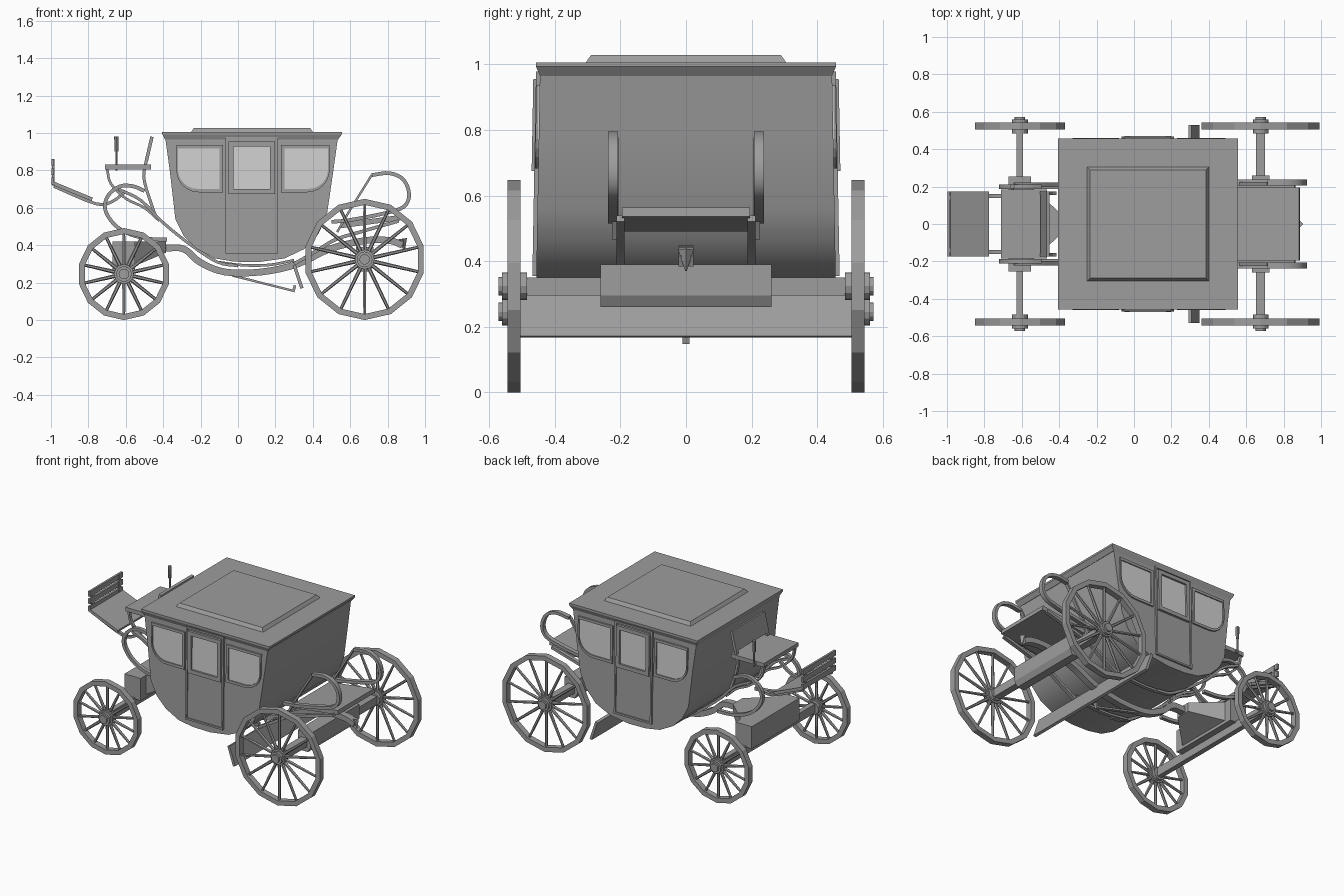
import bpy, bmesh
from math import pi, sin, cos
from mathutils import Vector, Matrix

cube = bpy.data.objects.get("Cube")
if cube:
    bpy.data.objects.remove(cube)


def material(name, value):
    m = bpy.data.materials.new(name)
    m.use_nodes = True
    colour = (value, value, value, 1)
    m.diffuse_color = colour
    m.node_tree.nodes["Principled BSDF"].inputs["Base Color"].default_value = colour
    return m


GREY = material("coach grey", 0.34)
GLASS = material("pale glass", 0.64)


def finish(name, bm, mat=GREY, smooth=False):
    bmesh.ops.recalc_face_normals(bm, faces=bm.faces[:])
    me = bpy.data.meshes.new(name)
    bm.to_mesh(me)
    bm.free()
    me.materials.append(mat)
    if smooth:
        me.shade_smooth()
        me.set_sharp_from_angle(angle=0.6)
    ob = bpy.data.objects.new(name, me)
    bpy.context.collection.objects.link(ob)
    return ob


def loft(bm, loops):
    """Skin a list of equal point loops and cap both ends."""
    rings = [[bm.verts.new(p) for p in loop] for loop in loops]
    n = len(rings[0])
    for a, b in zip(rings, rings[1:]):
        for i in range(n):
            bm.faces.new((a[i], a[(i + 1) % n], b[(i + 1) % n], b[i]))
    bm.faces.new(rings[0])
    bm.faces.new(rings[-1])


def prism(name, pts, ya, yb, mat=GREY, smooth=False):
    """Extrude an x-z outline; ya and yb are functions of height."""
    bm = bmesh.new()
    loft(bm, [[(x, f(z), z) for x, z in pts] for f in (ya, yb)])
    return finish(name, bm, mat, smooth)


def frustum(name, low, z0, high, z1):
    bm = bmesh.new()
    loft(bm, [[(x0, -y, z), (x1, -y, z), (x1, y, z), (x0, y, z)]
              for (x0, x1, y), z in ((low, z0), (high, z1))])
    return finish(name, bm)


def box(name, x0, x1, y0, y1, z0, z1):
    return prism(name, [(x0, z0), (x1, z0), (x1, z1), (x0, z1)],
                 lambda z: y0, lambda z: y1)


def curve(path, steps=4):
    """Catmull-Rom smoothing of an x-z path."""
    p = [Vector(q) for q in path]
    p = [2 * p[0] - p[1]] + p + [2 * p[-1] - p[-2]]
    out = []
    for a, b, c, d in zip(p, p[1:], p[2:], p[3:]):
        for k in range(steps):
            t = k / steps
            out.append(0.5 * (2 * b + (c - a) * t + (2 * a - 5 * b + 4 * c - d) * t * t
                              + (3 * b - a - 3 * c + d) * t ** 3))
    return out + [p[-2]]


def strip(name, path, thick, width, y=0.0):
    """Bar of rectangular section following an x-z path; paired if y is set."""
    p = curve(path) if len(path) > 2 else [Vector(q) for q in path]
    for side in ((1, -1) if y else (0,)):
        loops = []
        for i, q in enumerate(p):
            d = (p[min(i + 1, len(p) - 1)] - p[max(i - 1, 0)]).normalized() * thick / 2
            lo, hi = side * y - width / 2, side * y + width / 2
            loops.append([(q.x - d.y, lo, q.y + d.x), (q.x - d.y, hi, q.y + d.x),
                          (q.x + d.y, hi, q.y - d.x), (q.x + d.y, lo, q.y - d.x)])
        bm = bmesh.new()
        loft(bm, loops)
        tag = {1: "left_", -1: "right_", 0: ""}[side]
        finish(tag + name, bm, smooth=len(path) > 2)


def rod(bm, a, b, r0, r1, sides=6):
    a, b = Vector(a), Vector(b)
    turn = (b - a).to_track_quat('Z', 'Y').to_matrix().to_4x4()
    bmesh.ops.create_cone(bm, cap_ends=True, segments=sides, radius1=r0, radius2=r1,
                          depth=(b - a).length,
                          matrix=Matrix.Translation((a + b) / 2) @ turn)


# Coach body: a curved tub with nearly upright sides
def wall(z):
    return 0.445 + max(0, 0.98 - z) * 0.018


TUB = [(-.39, .98), (-.365, .8), (-.335, .54), (-.29, .45), (-.22, .38), (-.125, .33),
       (-.02, .312), (.11, .31), (.25, .33), (.355, .38), (.43, .46), (.475, .56),
       (.51, .8), (.535, .98)]
prism("coach_body", TUB, lambda z: -wall(z), wall, smooth=True)
frustum("cornice", (-.39, .535, .445), .965, (-.405, .555, .457), .993)
frustum("roof", (-.405, .555, .457), .993, (-.405, .555, .457), 1.006)
frustum("roof_panel", (-.25, .4, .305), 1.006, (-.235, .385, .29), 1.028)


# Side windows and doors
def corner_window(x0, x1, z0, z1, r):
    """Outline with one large rounded lower corner at x1."""
    s = 1 if x1 > x0 else -1
    arc = [(x1 - s * r + s * r * sin(a * pi / 12), z0 + r - r * cos(a * pi / 12))
           for a in range(7)]
    return [(x0, z1), (x0, z0)] + arc + [(x1, z1)]


def rect(x0, x1, z0, z1):
    return [(x0, z0), (x1, z0), (x1, z1), (x0, z1)]


def plate(name, pts, side, a, b, mat=GREY):
    prism(name, pts, lambda z: side * (wall(z) + a), lambda z: side * (wall(z) + b), mat)


def frame(name, pts, side, w, a, b):
    """Raised moulding around an outline, w wide towards the inside."""
    n = len(pts)
    cx = sum(p[0] for p in pts) / n
    cz = (min(p[1] for p in pts) + max(p[1] for p in pts)) / 2
    hx = max(abs(p[0] - cx) for p in pts)
    hz = max(abs(p[1] - cz) for p in pts)
    inner = [(cx + (x - cx) * (1 - w / hx), cz + (z - cz) * (1 - w / hz)) for x, z in pts]
    bm = bmesh.new()
    rings = [[bm.verts.new((x, side * (wall(z) + o), z)) for x, z in loop]
             for loop, o in ((pts, a), (pts, b), (inner, b), (inner, a))]
    for r, q in zip(rings, rings[1:] + rings[:1]):
        for i in range(n):
            j = (i + 1) % n
            bm.faces.new((r[i], r[j], q[j], q[i]))
    finish(name, bm)


for side, tag in ((-1, "front"), (1, "back")):
    for where, x0, x1 in (("fore", -.08, -.33), ("aft", .23, .49)):
        out = corner_window(x0, x1, .683, .935, .12)
        plate(f"{tag}_{where}_glass", out, side, -.002, .003, GLASS)
        frame(f"{tag}_{where}_window_frame", out, side, .018, -.002, .01)
    plate(f"{tag}_door", rect(-.065, .21, .36, .975), side, -.002, .004)
    frame(f"{tag}_door_edge", rect(-.068, .213, .355, .978), side, .012, -.002, .012)
    plate(f"{tag}_door_glass", rect(-.03, .18, .69, .935), side, .002, .007, GLASS)
    frame(f"{tag}_door_window_frame", rect(-.05, .197, .675, .955), side, .026, .002, .02)


# Wheels: faceted rim, tapered spokes, stepped hub
def wheel(name, x, r, side, n=14):
    bm = bmesh.new()
    y = side * .524
    rings = []
    for k in range(n):
        a = 2 * pi * k / n
        rings.append([bm.verts.new((x + rr * sin(a), y + dy, r - rr * cos(a)))
                      for rr, dy in ((r, -.02), (r, .02), (r - .032, .02), (r - .032, -.02))])
    for p, q in zip(rings, rings[1:] + rings[:1]):
        for i in range(4):
            j = (i + 1) % 4
            bm.faces.new((p[i], p[j], q[j], q[i]))
    for k in range(n):
        a = 2 * pi * k / n
        d = Vector((sin(a), 0, -cos(a)))
        c = Vector((x, y, r))
        rod(bm, c + d * .03, c + d * (r - .025), .011, .008)
    for y0, y1, rad in ((.485, .56, .042), (.505, .543, .053), (.55, .572, .028)):
        rod(bm, (x, side * y0, r), (x, side * y1, r), rad, rad, 12)
    finish(name, bm)


for side, tag in ((1, "left"), (-1, "right")):
    wheel(tag + "_rear_wheel", .677, .324, side)
    wheel(tag + "_fore_wheel", -.61, .246, side)

# Axles and their bolsters
box("rear_axle", .652, .7, -.5, .5, .295, .35)
box("fore_axle", -.627, -.593, -.5, .5, .22, .28)
prism("rear_bolster", [(.63, .39), (.725, .39), (.725, .295), (.705, .26), (.65, .26), (.63, .295)],
      lambda z: -.26, lambda z: .26)
box("fore_bolster", -.67, -.55, -.255, .255, .27, .42)
bm = bmesh.new()
loft(bm, [[(x, -w, z0), (x, w, z0), (x, w, .42), (x, -w, .42)]
          for x, w, z0 in ((-.55, .2, .29), (-.385, .05, .36))])
finish("bolster_nose", bm)

# Central perch below the body, with a pointed tail
strip("perch", [(-.39, .385), (-.29, .38), (-.205, .31), (-.07, .257), (.125, .257),
                (.32, .3), (.49, .38), (.68, .425), (.81, .425), (.88, .4)], .036, .045)
bm = bmesh.new()
rod(bm, (.88, 0, .435), (.89, 0, .37), .024, .002, 4)
finish("perch_tail", bm)

# Cross step and its drag rod
strip("cross_step", [(.3, .295), (.342, .17)], .018, 1.06)
strip("drag_rod", [(-.03, .238), (.3, .155)], .012, .022)
strip("drag_hook", [(.295, .15), (.305, .185)], .014, .022)

# Springs and body straps
strip("rear_spring", [(.5, .525), (.6, .535), (.78, .57), (.885, .605), (.915, .67),
                      (.885, .75), (.81, .785), (.715, .775)], .02, .03, .222)
strip("rear_spring_stay", [(.715, .775), (.6, .59), (.53, .47)], .012, .02, .215)
strip("rear_strap", [(.3, .3), (.42, .37), (.52, .43), (.65, .47), (.86, .53)], .018, .025, .2)
strip("fore_spring", [(-.5, .69), (-.56, .715), (-.63, .715), (-.695, .665), (-.71, .59),
                      (-.66, .51), (-.58, .46), (-.48, .435), (-.38, .43)], .02, .025, .2)
strip("fore_strap", [(-.64, .7), (-.52, .64), (-.4, .52), (-.25, .4), (-.11, .31), (0, .29)],
      .016, .025, .21)
strip("under_strap", [(-.11, .31), (.03, .293), (.17, .295), (.3, .32)], .014, .025, .2)

# Rear platform
strip("rear_platform", [(.55, .505), (.885, .55)], .028, .39)

# Driver's seat, backrest and legs
box("driver_seat", -.712, -.465, -.185, .185, .805, .832)
strip("backrest", [(-.49, .85), (-.46, .98)], .018, .35)
strip("backrest_post", [(-.46, .975), (-.495, .83), (-.5, .74), (-.44, .55)], .016, .02, .165)
strip("seat_leg", [(-.7, .81), (-.68, .73), (-.6, .65), (-.5, .6), (-.42, .53)], .014, .02, .165)

# Sloping footboard with slatted dash
strip("footboard", [(-.985, .73), (-.78, .645)], .02, .35)
strip("footboard_stay", [(-.985, .715), (-.76, .622), (-.67, .635), (-.6, .69)], .016, .02, .15)
strip("dash_post", [(-.988, .72), (-.988, .86)], .012, .02, .14)
for i in range(3):
    z = .725 + i * .05
    box(f"dash_slat_{i + 1}", -.998, -.984, -.175, .175, z, z + .036)

# Whip holder
bm = bmesh.new()
rod(bm, (-.65, .2, .8), (-.65, .2, .93), .006, .006)
rod(bm, (-.65, .2, .9), (-.65, .2, .98), .01, .012, 8)
rod(bm, (-.65, .17, .815), (-.65, .205, .815), .008, .008)
finish("whip_holder", bm)
